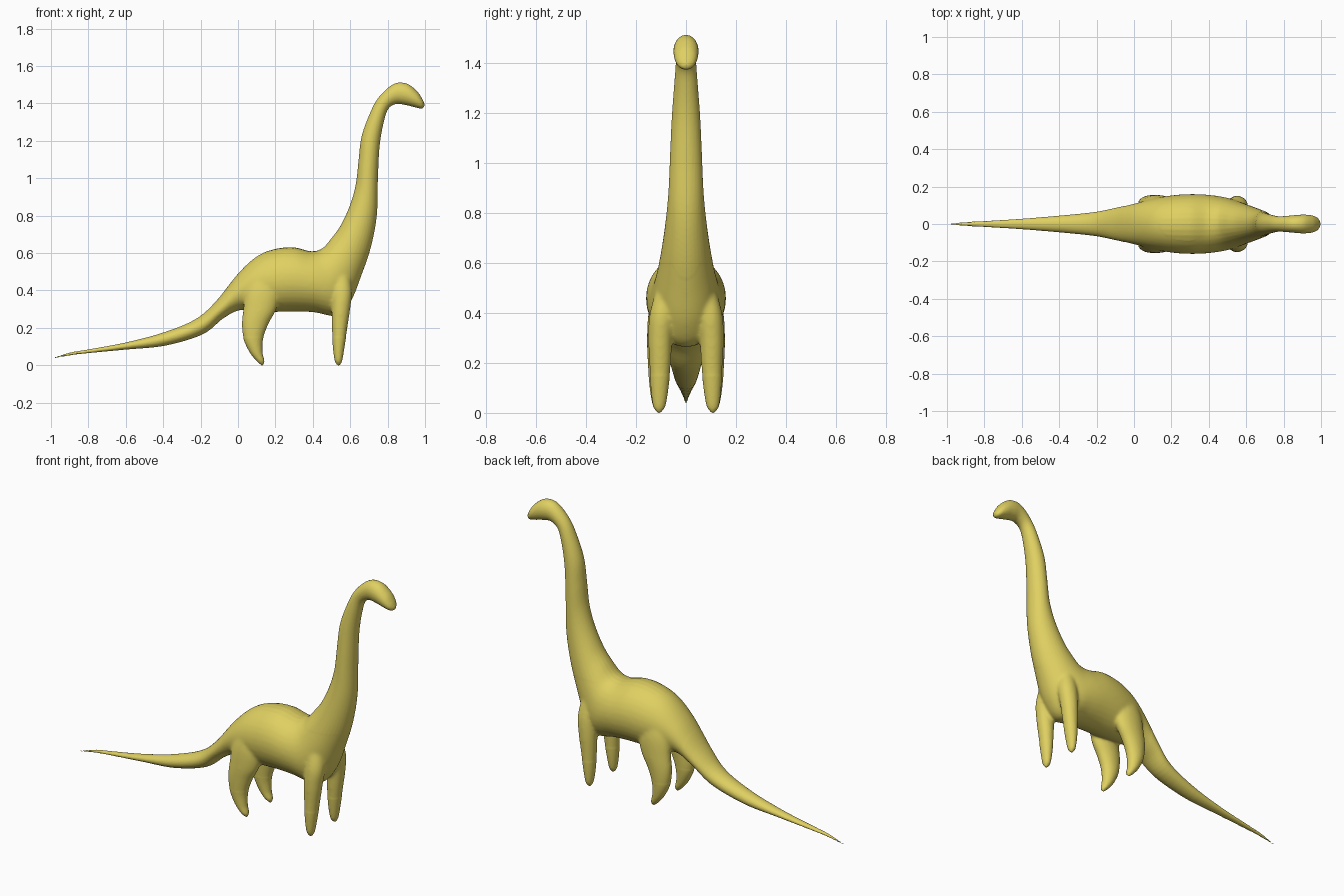
import bpy, bmesh, math
from mathutils import Vector

if "Cube" in bpy.data.objects:
    bpy.data.objects.remove(bpy.data.objects["Cube"])

SIDES = 32


def curve(rows, steps=6):
    """Catmull-Rom interpolation through rows of numbers."""
    out = []
    for i in range(len(rows) - 1):
        a, b = rows[max(i - 1, 0)], rows[i]
        c, d = rows[i + 1], rows[min(i + 2, len(rows) - 1)]
        for k in range(steps):
            t = k / steps
            out.append([0.5 * (2*q + (r - p)*t + (2*p - 5*q + 4*r - s)*t*t
                               + (3*q - p - 3*r + s)*t**3)
                        for p, q, r, s in zip(a, b, c, d)])
    return out + [list(rows[-1])]


def loft(bm, rings):
    """Skin elliptical rings given as (centre, axis, axis)."""
    loops = []
    for c, u, v in rings:
        loops.append([bm.verts.new(c + u * math.cos(a) + v * math.sin(a))
                      for a in (2 * math.pi * k / SIDES for k in range(SIDES))])
    for p, q in zip(loops, loops[1:]):
        for k in range(SIDES):
            n = (k + 1) % SIDES
            bm.faces.new((p[k], p[n], q[n], q[k]))
    bm.faces.new(loops[0][::-1])
    bm.faces.new(loops[-1])


# Tail, trunk, neck and head: back x, z / belly x, z / half width
spine = [
    (-1.0, .036, -1.0, .032, .002), (-.9, .068, -.9, .053, .010),
    (-.8, .085, -.8, .065, .016), (-.6, .122, -.6, .084, .028),
    (-.4, .175, -.39, .105, .045), (-.23, .245, -.19, .165, .064),
    (-.12, .34, -.08, .25, .086), (0, .49, .01, .295, .110),
    (.1, .582, .1, .285, .135), (.2, .622, .2, .285, .153),
    (.3, .63, .3, .288, .160), (.39, .61, .41, .283, .156),
    (.45, .625, .53, .265, .142), (.5, .68, .605, .345, .122),
    (.55, .75, .66, .48, .102), (.6, .86, .71, .63, .083),
    (.63, .97, .742, .80, .070), (.645, 1.10, .748, 1.0, .063),
    (.66, 1.22, .757, 1.17, .056), (.70, 1.335, .778, 1.295, .047),
    (.75, 1.43, .803, 1.37, .041), (.83, 1.503, .845, 1.397, .045),
    (.90, 1.507, .895, 1.392, .050), (.955, 1.468, .94, 1.381, .047),
    (.985, 1.425, .975, 1.373, .034), (.998, 1.394, .992, 1.376, .012),
]

# Legs: z / back x, front x / inner y, outer y
hind_leg = [
    (.50, .07, .20, .03, .125), (.40, .04, .225, .045, .150),
    (.30, .028, .205, .055, .156), (.22, .020, .163, .060, .154),
    (.14, .030, .134, .066, .149), (.07, .062, .131, .076, .141),
    (.025, .097, .141, .086, .131), (.006, .118, .137, .100, .118),
    (0, .125, .133, .106, .112),
]
front_leg = [
    (.52, .50, .59, .03, .110), (.40, .50, .610, .04, .145),
    (.30, .500, .600, .054, .151), (.20, .502, .585, .060, .147),
    (.10, .507, .570, .070, .141), (.03, .516, .558, .082, .132),
    (.007, .526, .549, .096, .119), (0, .533, .543, .103, .112),
]

bm = bmesh.new()
loft(bm, [(Vector(((a + c) / 2, 0, (b + d) / 2)),
           Vector(((a - c) / 2, 0, (b - d) / 2)), Vector((0, w, 0)))
          for a, b, c, d, w in curve(spine)])
for leg in (hind_leg, front_leg):
    for s in (-1, 1):
        loft(bm, [(Vector(((x0 + x1) / 2, s * (y0 + y1) / 2, z)),
                   Vector(((x1 - x0) / 2, 0, 0)), Vector((0, (y1 - y0) / 2, 0)))
                  for z, x0, x1, y0, y1 in curve(leg)])
# Each shell gets consistent outward normals
bmesh.ops.recalc_face_normals(bm, faces=bm.faces[:])
mesh = bpy.data.meshes.new("long_necked_animal")
bm.to_mesh(mesh)
bm.free()
body = bpy.data.objects.new("long_necked_animal", mesh)
bpy.context.collection.objects.link(body)
bpy.context.view_layer.objects.active = body
body.select_set(True)

# Fuse the limbs into one skin
remesh = body.modifiers.new("fuse", 'REMESH')
remesh.mode = 'VOXEL'
remesh.voxel_size = 0.006
bpy.ops.object.modifier_apply(modifier="fuse")

# Blend the limb joints and restore the pointed tail tip
bm = bmesh.new()
bm.from_mesh(body.data)
joints = [v for v in bm.verts if -.05 < v.co.x < .68 and .15 < v.co.z < .6]
for _ in range(14):
    bmesh.ops.smooth_vert(bm, verts=joints, factor=0.5,
                          use_axis_x=True, use_axis_y=True, use_axis_z=True)
tip = min(v.co.x for v in bm.verts)
for v in bm.verts:
    if v.co.x < -.9:
        v.co.x = -.9 + (v.co.x + .9) * .1 / (-.9 - tip)
bm.to_mesh(body.data)
bm.free()
bpy.ops.object.shade_smooth()

# Yellow skin
skin = bpy.data.materials.new("yellow_skin")
skin.diffuse_color = (0.74, 0.63, 0.12, 1)
skin.use_nodes = True
skin.node_tree.nodes["Principled BSDF"].inputs["Base Color"].default_value = skin.diffuse_color
body.data.materials.clear()
body.data.materials.append(skin)
